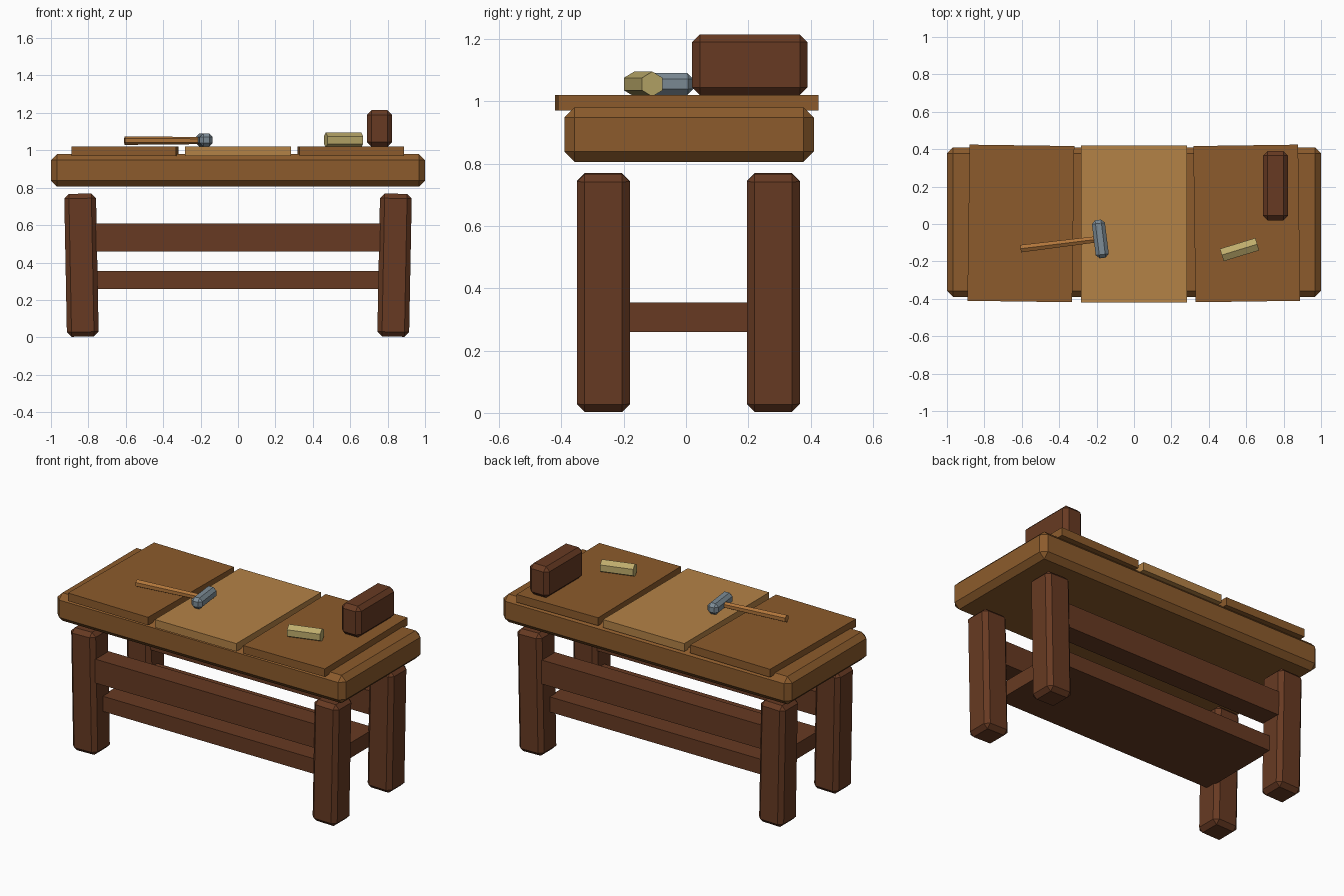
import bpy
import bmesh
from math import radians, pi
from mathutils import Matrix

cube = bpy.data.objects.get("Cube")
if cube:
    bpy.data.objects.remove(cube, do_unlink=True)


def material(name, rgb):
    mat = bpy.data.materials.new(name)
    mat.use_nodes = True
    mat.diffuse_color = (*rgb, 1)
    mat.node_tree.nodes["Principled BSDF"].inputs["Base Color"].default_value = (*rgb, 1)
    return mat


dark_wood = material("dark wood", (0.135, 0.042, 0.016))
mid_wood = material("mid wood", (0.262, 0.105, 0.025))
light_wood = material("light wood", (0.456, 0.223, 0.061))
handle_wood = material("handle wood", (0.434, 0.178, 0.043))
pale_wood = material("pale wood", (0.515, 0.413, 0.15))
steel = material("steel", (0.205, 0.262, 0.305))


def finish(name, bm, mat, location, rotation):
    mesh = bpy.data.meshes.new(name)
    bm.to_mesh(mesh)
    bm.free()
    mesh.materials.append(mat)
    obj = bpy.data.objects.new(name, mesh)
    obj.location = location
    obj.rotation_euler = [radians(a) for a in rotation]
    bpy.context.collection.objects.link(obj)
    return obj


def box(name, size, location, mat, chamfer=0, rotation=(0, 0, 0)):
    bm = bmesh.new()
    bmesh.ops.create_cube(bm, size=1)
    bmesh.ops.scale(bm, vec=size, verts=bm.verts)
    if chamfer:
        bmesh.ops.bevel(bm, geom=bm.edges[:], offset=chamfer, segments=1,
                        affect='EDGES', clamp_overlap=True)
    return finish(name, bm, mat, location, rotation)


def hex_rod(name, r1, r2, length, location, mat, turn):
    # six-sided rod lying along x, flat side down
    bm = bmesh.new()
    bmesh.ops.create_cone(bm, cap_ends=True, segments=6, radius1=r1, radius2=r2, depth=length)
    spin = Matrix.Rotation(pi / 2, 4, 'Y') @ Matrix.Rotation(pi / 2, 4, 'Z')
    bmesh.ops.transform(bm, matrix=spin, verts=bm.verts)
    return finish(name, bm, mat, location, (0, 0, turn))


# Thick chamfered top
box("table_slab", (2, 0.8, 0.175), (0, 0.01, 0.893), mid_wood, 0.033)

# Three boards laid across the slab
box("left_board", (0.56, 0.835, 0.05), (0.603, 0.003, 0.995), mid_wood, rotation=(0, 0, 0.8))
box("centre_board", (0.565, 0.84, 0.05), (0, 0, 0.995), light_wood)
box("right_board", (0.56, 0.835, 0.05), (-0.605, 0.003, 0.995), mid_wood, rotation=(0, 0, -0.8))

# Slightly splayed legs and the long rails between them
for depth, y in (("front", -0.265), ("back", 0.28)):
    for side, s in (("left", 1), ("right", -1)):
        box(f"{depth}_{side}_leg", (0.17, 0.17, 0.764), (s * 0.837, y, 0.386),
            dark_wood, 0.025, (0, s * 1.1, 0))
    box(f"{depth}_rail", (1.54, 0.13, 0.15), (0, y, 0.535), dark_wood)

# Low shelf
box("shelf", (1.52, 0.54, 0.095), (0, 0.005, 0.307), dark_wood)

# Hammer
box("hammer_head", (0.07, 0.205, 0.07), (-0.18, -0.08, 1.055), steel, 0.019, (0, 0, 7))
hex_rod("hammer_handle", 0.023, 0.019, 0.41, (-0.403, -0.107, 1.052), handle_wood, 7)

# Dowel and wooden block resting on the boards
hex_rod("dowel", 0.04, 0.04, 0.198, (0.564, -0.137, 1.055), pale_wood, 17)
box("wood_block", (0.135, 0.37, 0.195), (0.757, 0.205, 1.117), dark_wood, 0.025)
